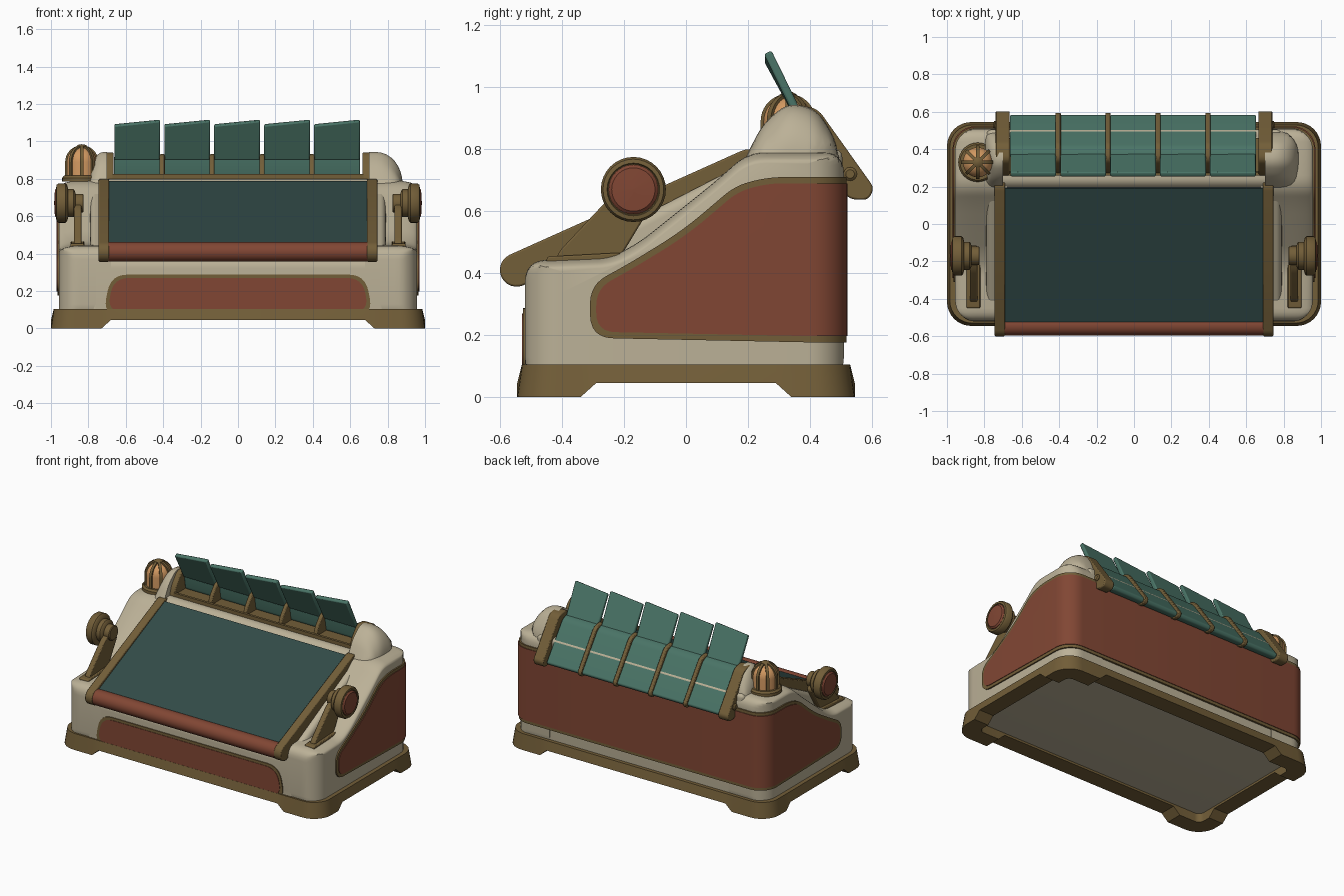
import bpy, bmesh, math
from mathutils import Vector, Matrix

if "Cube" in bpy.data.objects:
    bpy.data.objects.remove(bpy.data.objects["Cube"])


def mat(name, r, g, b):
    m = bpy.data.materials.new(name)
    m.diffuse_color = (r, g, b, 1)
    m.use_nodes = True
    m.node_tree.nodes["Principled BSDF"].inputs["Base Color"].default_value = m.diffuse_color
    return m


CREAM = mat("cream shell", 0.50, 0.44, 0.31)
RED = mat("rust red", 0.22, 0.062, 0.034)
BROWN = mat("bronze brown", 0.17, 0.112, 0.04)
SCREEN = mat("dark teal screen", 0.032, 0.07, 0.065)
TEAL = mat("teal flap", 0.068, 0.175, 0.135)
AMBER = mat("amber glass", 0.65, 0.32, 0.12)


def make(name, verts, faces, m, bevel=0):
    me = bpy.data.meshes.new(name)
    me.from_pydata([tuple(v) for v in verts], [], faces)
    bm = bmesh.new()
    bm.from_mesh(me)
    bmesh.ops.remove_doubles(bm, verts=bm.verts, dist=1e-5)
    bmesh.ops.recalc_face_normals(bm, faces=bm.faces)
    bm.to_mesh(me)
    bm.free()
    me.materials.append(m)
    o = bpy.data.objects.new(name, me)
    bpy.context.collection.objects.link(o)
    if bevel:
        b = o.modifiers.new("bevel", "BEVEL")
        b.width, b.segments, b.limit_method = bevel, 2, "ANGLE"
        b.angle_limit = math.radians(40)
    return o


def fillet(pts, r, n=6):
    """Round every corner of a closed outline."""
    out = []
    for i, p in enumerate(pts):
        p, a, b = Vector(p), Vector(pts[i - 1]), Vector(pts[(i + 1) % len(pts)])
        d = min(r, 0.45 * (a - p).length, 0.45 * (b - p).length)
        a, b = p + (a - p).normalized() * d, p + (b - p).normalized() * d
        for k in range(n + 1):
            t = k / n
            out.append(a * (1 - t) ** 2 + p * 2 * t * (1 - t) + b * t * t)
    return out


def grow(pts, d):
    """Offset a clockwise outline outwards."""
    out = []
    for i, p in enumerate(pts):
        p = Vector(p)
        e1 = (p - Vector(pts[i - 1])).normalized()
        e2 = (Vector(pts[(i + 1) % len(pts)]) - p).normalized()
        n1, n2 = Vector((-e1.y, e1.x)), Vector((-e2.y, e2.x))
        out.append(p + (n1 + n2) * (d / (1 + n1.dot(n2))))
    return out


def skin(name, rings, m, bevel=0, caps=True):
    n = len(rings[0])
    verts = [v for ring in rings for v in ring]
    faces = [(j * n + i, j * n + (i + 1) % n, (j + 1) * n + (i + 1) % n, (j + 1) * n + i)
             for j in range(len(rings) - 1) for i in range(n)]
    if caps:
        faces += [tuple(range(n)), tuple(range(len(verts) - n, len(verts)))]
    return make(name, verts, faces, m, bevel)


def prism(name, pts, x0, x1, m, bevel=0):
    return skin(name, [[(x, p[0], p[1]) for p in pts] for x in (x0, x1)], m, bevel)


def loft(name, prof, x0, x1, r, rz, m, ymin, ymax, s=1, both=False):
    """Side profile swept along x, its outer end rounded in plan (r) and on top (rz)."""
    zmin, n = min(p[1] for p in prof), 8

    def ring(x, k):
        res = []
        for y, z in prof:
            y = min(max(y, ymin + r * k), ymax - r * k)
            res.append((s * x, y, z - rz * k * min(1, (z - zmin) / 0.2)))
        return res
    end = [(x1 - r + r * math.sin(a), 1 - math.cos(a))
           for a in (math.pi / 2 * i / n for i in range(n + 1))]
    start = [(-x, k) for x, k in reversed(end)] if both else [(x0, 0)]
    return skin(name, [ring(x, k) for x, k in start + end], m)


def revolve(name, prof, m, along_x=False, s=1, loc=(0, 0, 0), n=32):
    rings = []
    for r, h in prof:
        r = max(r, 1e-4)
        c = [(r * math.cos(i * math.tau / n), r * math.sin(i * math.tau / n)) for i in range(n)]
        rings.append([(s * h, a, b) if along_x else (a, b, h) for a, b in c])
    o = skin(name, rings, m)
    o.location = loc
    return o


# base ring with four corner feet
def base_loop(hx, hy, r, zf):
    q = [(0.0, hy), (0.68, hy), (0.73, hy)]
    q += [(hx - r + r * math.sin(a), hy - r + r * math.cos(a)) for a in
          (math.pi / 2 * i / 8 for i in range(9))]
    q += [(hx, 0.34), (hx, 0.29)]
    loop = q + [(x, -y) for x, y in reversed(q)]
    loop += [(-x, y) for x, y in reversed(loop) if x > 0]
    return [(x, y, zf(x, y)) for x, y in loop]


def foot(x, y):
    return 0.0 if abs(x) > 0.72 and abs(y) > 0.335 else 0.045


def top(x, y):
    return 0.105


rings = [base_loop(0.89, 0.43, 0.04, top), base_loop(0.985, 0.53, 0.12, top),
         base_loop(1.0, 0.545, 0.13, foot), base_loop(0.89, 0.43, 0.04, foot)]
skin("base_frame", rings + [rings[0]], BROWN, caps=False)

# main shell: centre block, two cheeks, two humps
centre = fillet([(-0.52, 0.06), (-0.52, 0.35), (-0.47, 0.415), (0.18, 0.75), (0.22, 0.80),
                 (0.505, 0.80), (0.505, 0.06)], 0.03)
loft("centre_body", centre, 0, 0.79, 0.03, 0.04, CREAM, -0.52, 0.505, both=True)
cheek = fillet([(-0.52, 0.06), (-0.52, 0.44), (-0.24, 0.452), (-0.15, 0.50), (0.10, 0.70),
                (0.20, 0.79), (0.51, 0.79), (0.51, 0.06)], 0.07)
hump = fillet([(0.16, 0.70), (0.20, 0.79), (0.25, 0.885), (0.33, 0.95), (0.42, 0.93),
               (0.48, 0.84), (0.51, 0.70)], 0.05)
for s, side in ((-1, "left"), (1, "right")):
    loft(side + "_cheek", cheek, 0.68, 0.957, 0.12, 0.035, CREAM, -0.525, 0.512, s)
    w, r = (0.88, 0.14) if s > 0 else (0.80, 0.08)
    loft(side + "_hump", hump, 0.70, w, r, 0.17, CREAM, 0.16, 0.51, s)

# red panel wrapping both sides and the back, with its trim
band = [(-0.29, 0.21), (-0.29, 0.35), (-0.18, 0.41), (0.0, 0.52), (0.17, 0.665),
        (0.27, 0.69), (0.8, 0.69), (0.8, 0.195)]
loft("wrap_panel", fillet(band, 0.1), 0, 0.970, 0.12, 0, RED, -1, 0.522, both=True)
loft("wrap_trim", fillet(grow(band, 0.02), 0.11), 0, 0.966, 0.12, 0, BROWN, -1, 0.518, both=True)

# front panel and trim
front = [(-0.70, 0.09), (-0.665, 0.27), (0.665, 0.27), (0.70, 0.09)]
for name, pts, y, m in (("front_panel", front, -0.529, RED),
                        ("front_trim", grow(front, 0.018), -0.526, BROWN)):
    skin(name, [[(p[0], yy, p[1]) for p in fillet(pts, 0.09)] for yy in (y, -0.51)], m)

# sloping screen and roller
prism("screen", [(-0.53, 0.44), (-0.53, 0.455), (0.19, 0.788), (0.20, 0.74)], -0.70, 0.70, SCREEN)
revolve("front_roller", [(0, -0.7), (0.052, -0.7), (0.052, 0.7), (0, 0.7)], RED, True,
        loc=(0, -0.545, 0.41))

# side rails: capsule along the screen, then over the rear hood
A, B, R = Vector((-0.547, 0.41)), Vector((0.20, 0.745)), 0.054
ang = math.atan2(B.y - A.y, B.x - A.x)
rail = [(A if i < 13 else B) + R * Vector((math.cos(ang + math.pi / 2 + t), math.sin(ang + math.pi / 2 + t)))
        for i, t in ((i, math.pi * (i if i < 13 else i - 1) / 12) for i in range(26))]
rib = [(0.262, 0.79), (0.285, 0.86), (0.345, 0.935), (0.42, 0.925), (0.598, 0.675),
       (0.585, 0.645), (0.53, 0.645), (0.49, 0.70), (0.48, 0.79)]
hood = fillet(grow(rib, 0.008), 0.03)
for s, side in ((-1, "left"), (1, "right")):
    prism(side + "_screen_rail", rail, s * 0.69, s * 0.745, BROWN, 0.006)
    prism(side + "_hood_rail", hood, s * 0.665, s * 0.74, BROWN, 0.006)
    revolve(side + "_hood_bolt", [(0, 0.73), (0.022, 0.73), (0.022, 0.745), (0.014, 0.752), (0, 0.752)],
            BROWN, True, s, (0, 0.53, 0.72), 16)

# tray, dividers, rear slats and raised flaps
prism("tray", [(0.258, 0.78), (0.258, 0.825), (0.275, 0.825), (0.28, 0.812), (0.46, 0.812), (0.46, 0.78)],
      -0.67, 0.67, BROWN)
for i in range(4):
    x = (i - 1.5) * 0.267 - 0.005
    prism("divider_%d" % (i + 1), fillet(rib, 0.03), x - 0.014, x + 0.014, BROWN, 0.005)
slat = fillet([(0.375, 0.80), (0.355, 0.925), (0.41, 0.91), (0.585, 0.672), (0.572, 0.652),
               (0.53, 0.655), (0.49, 0.70), (0.48, 0.80)], 0.03)
flap = [(0.352, 0.90), (0.252, 1.10), (0.276, 1.112), (0.378, 0.91)]
for i in range(5):
    x = (i - 2) * 0.267 - 0.005
    prism("rear_slat_%d" % (i + 1), slat, x - 0.124, x + 0.124, TEAL, 0.006)
    o = prism("flap_%d" % (i + 1), flap, x - 0.122, x + 0.122, TEAL, 0.007)
    for v in o.data.vertices:
        if v.co.z > 1:
            v.co.z += 0.1 * (v.co.x - x) - 0.005

# lever arms, knobs and slots
for s, side in ((-1, "left"), (1, "right")):
    prism(side + "_lever_arm", fillet([(-0.425, 0.43), (-0.41, 0.47), (-0.25, 0.64), (-0.17, 0.69),
                                       (-0.11, 0.62), (-0.225, 0.43)], 0.02),
          s * 0.838, s * 0.876, BROWN, 0.006)
    prism(side + "_lever_slot", fillet([(-0.45, 0.43), (-0.45, 0.453), (-0.21, 0.466), (-0.21, 0.43)], 0.01),
          s * 0.822, s * 0.895, BROWN, 0.005)
    revolve(side + "_knob", [(0, 0.825), (0.045, 0.825), (0.05, 0.83), (0.05, 0.868), (0.07, 0.874),
                             (0.075, 0.88), (0.075, 0.908), (0.098, 0.914), (0.105, 0.922), (0.105, 0.96),
                             (0.098, 0.97), (0.085, 0.972), (0.082, 0.965), (0, 0.965)],
            BROWN, True, s, (0, -0.17, 0.67))
    revolve(side + "_knob_cap", [(0, 0.95), (0.08, 0.95), (0.08, 0.97), (0.07, 0.979), (0, 0.983)],
            RED, True, s, (0, -0.17, 0.67))

# caged lamp on the left shoulder
L = (-0.835, 0.33, 0.785)


def arch(r, h):
    return [(r * math.cos(math.pi / 2 * i / 10), h + r * math.sin(math.pi / 2 * i / 10)) for i in range(11)]


revolve("lamp_glass", [(0, 0), (0.08, 0)] + arch(0.08, 0.105), AMBER, loc=L)
revolve("lamp_base", [(0, 0), (0.105, 0), (0.105, 0.02), (0.095, 0.032), (0, 0.032)], BROWN, loc=L)
revolve("lamp_top_cap", [(0, 0.17), (0.028, 0.17), (0.028, 0.191), (0.015, 0.199), (0, 0.2)], BROWN, loc=L, n=16)
half = [(0.089, 0.0)] + arch(0.089, 0.105)
for i in range(4):
    o = prism("lamp_cage_%d" % (i + 1), half + [(-y, z) for y, z in reversed(half[:-1])], -0.009, 0.009, BROWN)
    o.location = L
    o.rotation_euler.z = math.pi / 4 * i

bpy.ops.object.select_all(action="SELECT")
bpy.context.view_layer.objects.active = bpy.context.scene.objects[0]
bpy.ops.object.shade_smooth_by_angle(angle=math.radians(38))
